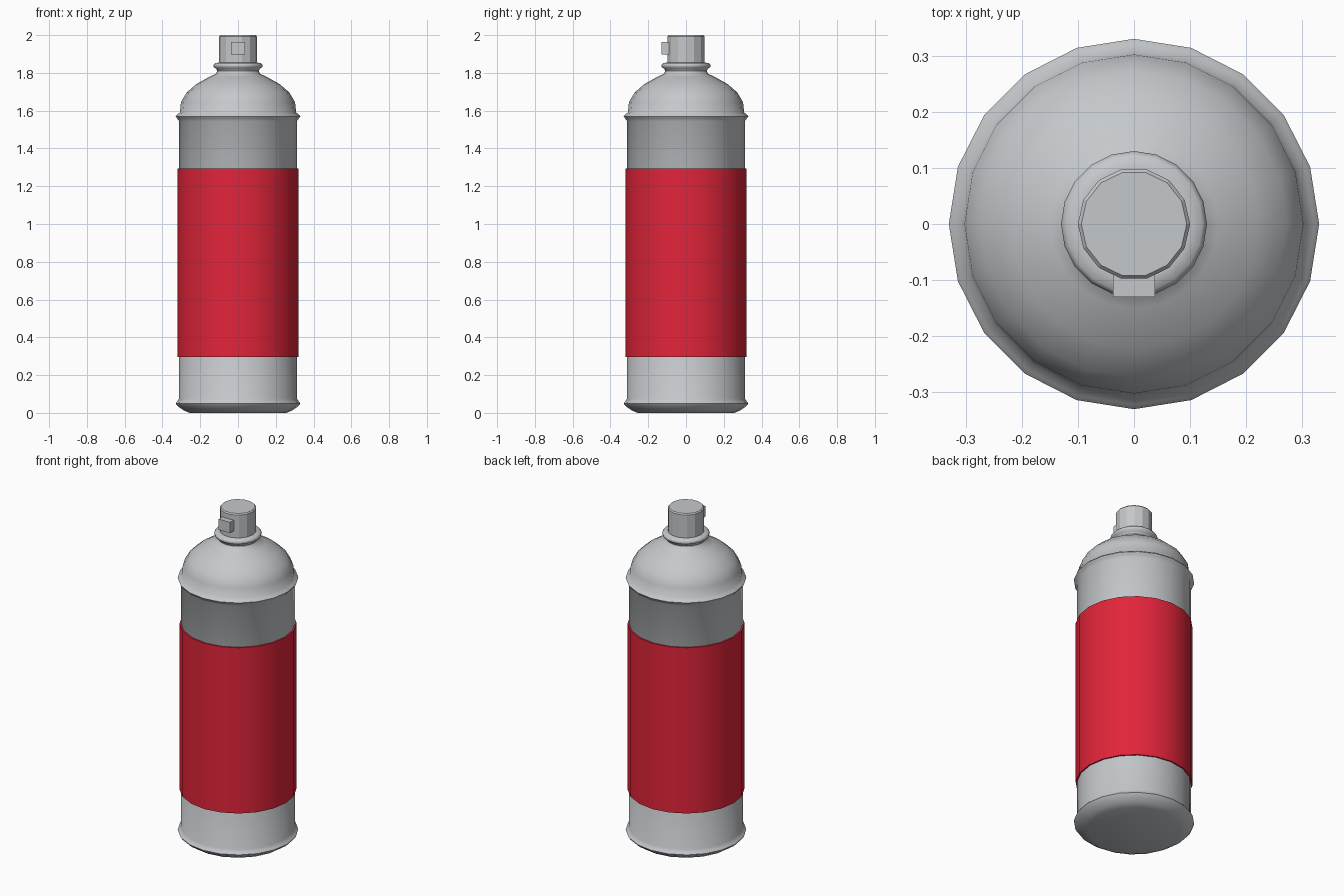
import bpy, bmesh, math

if "Cube" in bpy.data.objects:
    bpy.data.objects.remove(bpy.data.objects["Cube"])


def material(name, colour):
    m = bpy.data.materials.new(name)
    m.diffuse_color = (*colour, 1)
    m.use_nodes = True
    m.node_tree.nodes["Principled BSDF"].inputs["Base Color"].default_value = m.diffuse_color
    return m


metal = material("light grey metal", (0.56, 0.58, 0.60))
red = material("red label", (0.76, 0.018, 0.042))


def finish(bm, name, mat, angle=None):
    bmesh.ops.recalc_face_normals(bm, faces=bm.faces)
    mesh = bpy.data.meshes.new(name)
    bm.to_mesh(mesh)
    bm.free()
    ob = bpy.data.objects.new(name, mesh)
    bpy.context.collection.objects.link(ob)
    mesh.materials.append(mat)
    if angle:
        bpy.ops.object.select_all(action='DESELECT')
        ob.select_set(True)
        bpy.context.view_layer.objects.active = ob
        bpy.ops.object.shade_smooth_by_angle(angle=math.radians(angle))
    return ob


def lathe(name, profile, sides, mat, angle=None):
    """Turn a (radius, z) profile about z and cap both ends."""
    bm = bmesh.new()
    rings = [[bm.verts.new((r * math.cos(2 * math.pi * i / sides),
                            r * math.sin(2 * math.pi * i / sides), z))
              for i in range(sides)] for r, z in profile]
    for a, b in zip(rings, rings[1:]):
        for i in range(sides):
            j = (i + 1) % sides
            bm.faces.new((a[i], a[j], b[j], b[i]))
    bm.faces.new(rings[0][::-1])
    bm.faces.new(rings[-1])
    return finish(bm, name, mat, angle)


# Can: base bevel, lower rim, wall, upper rim, dome, neck and collar
lathe("can_body", [
    (0.255, 0.0), (0.285, 0.012), (0.32, 0.036), (0.33, 0.05), (0.322, 0.06), (0.312, 0.075),
    (0.312, 1.545), (0.322, 1.558), (0.33, 1.57), (0.322, 1.58), (0.308, 1.59),
    (0.302, 1.645), (0.273, 1.695), (0.222, 1.74), (0.15, 1.78), (0.118, 1.795),
    (0.11, 1.81), (0.115, 1.822), (0.128, 1.83), (0.13, 1.842),
    (0.122, 1.852), (0.10, 1.855)], 20, metal, 50)

# Label sleeve wrapped round the wall
lathe("label", [(0.30, 0.295), (0.32, 0.295), (0.32, 1.295), (0.30, 1.295)], 20, red, 40)

# Spray button with a narrow bevelled top edge
lathe("spray_button", [(0.10, 1.845), (0.10, 1.993), (0.094, 2.0)], 14, metal)

# Square nozzle on the front of the button
bm = bmesh.new()
bmesh.ops.create_cube(bm, size=1)
for v in bm.verts:
    v.co = (v.co.x * 0.075, -0.105 + v.co.y * 0.05, 1.93 + v.co.z * 0.065)
finish(bm, "nozzle", metal)
